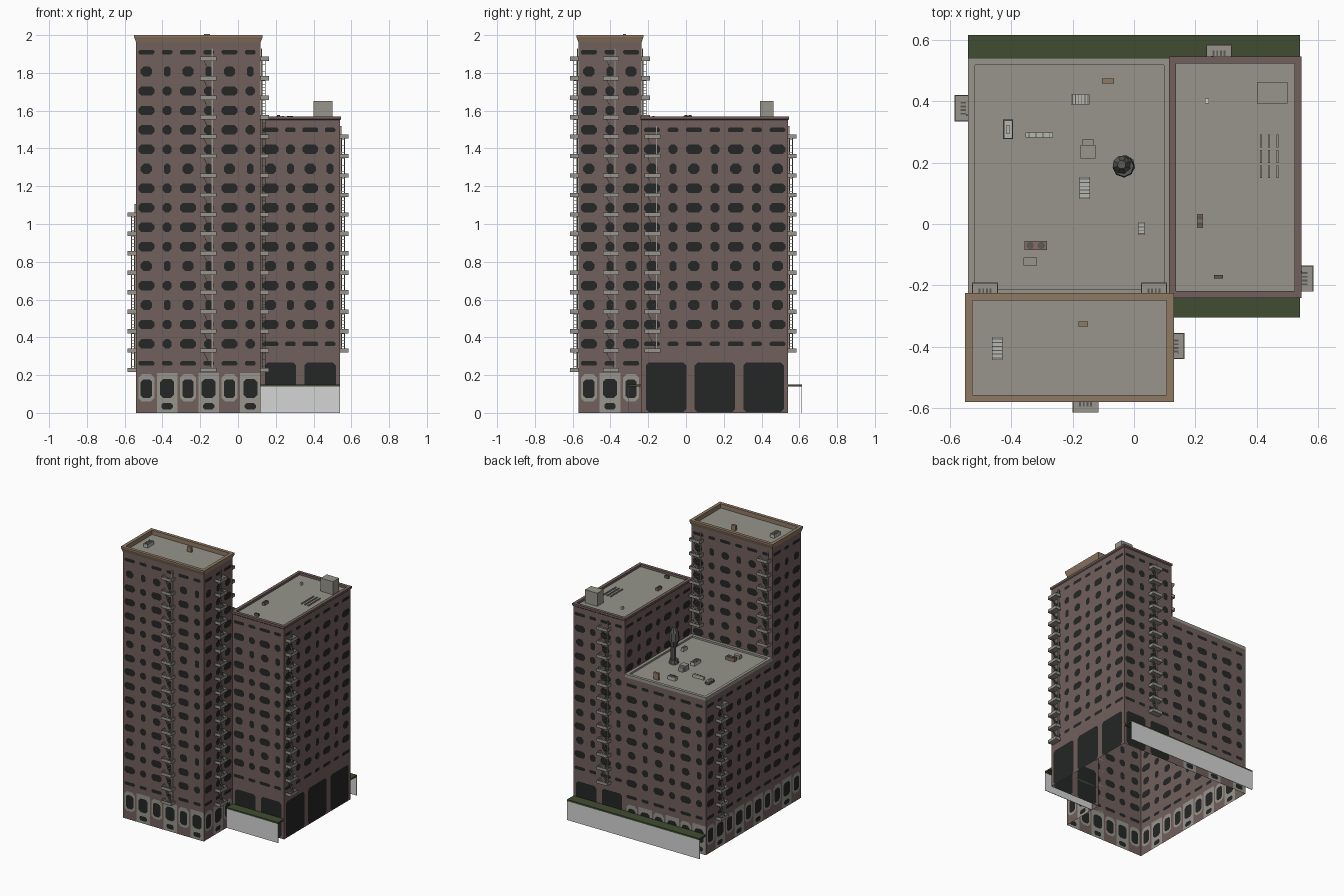
import bpy, bmesh, math
from mathutils import Matrix, Vector

if "Cube" in bpy.data.objects:
    bpy.data.objects.remove(bpy.data.objects["Cube"])

# ---- flat colours
COLOURS = [("brick", (.165, .115, .107)), ("dark_glass", (.018, .019, .019)),
           ("concrete", (.31, .30, .26)), ("tan_stone", (.28, .195, .13)),
           ("awning_green", (.052, .073, .032)), ("white_panel", (.66, .66, .66)),
           ("dark_metal", (.10, .10, .095)), ("rust", (.25, .16, .13)),
           ("light_metal", (.48, .48, .45))]
MATS = []
for n, c in COLOURS:
    m = bpy.data.materials.new(n)
    m.diffuse_color = (*c, 1)
    m.use_nodes = True
    m.node_tree.nodes["Principled BSDF"].inputs["Base Color"].default_value = m.diffuse_color
    MATS.append(m)
BRICK, GLASS, GREY, TAN, GREEN, WHITE, DARK, RUST, LIGHT = range(9)
PITCH, ROW0 = .103, .365           # storey height, centre of storey 0


def finish(name, bm, weld=False):
    if weld:
        bmesh.ops.remove_doubles(bm, verts=bm.verts, dist=1e-5)
    me = bpy.data.meshes.new(name)
    bm.to_mesh(me)
    bm.free()
    for m in MATS:
        me.materials.append(m)
    ob = bpy.data.objects.new(name, me)
    bpy.context.collection.objects.link(ob)
    return ob


def face(bm, pts, mat):
    bm.faces.new([bm.verts.new(p) for p in pts]).material_index = mat


def box(bm, c, s, mat, rot=Matrix()):
    mtx = Matrix.Translation(c) @ rot @ Matrix.Diagonal((*s, 1))
    for v in bmesh.ops.create_cube(bm, size=1, matrix=mtx)["verts"]:
        for f in v.link_faces:
            f.material_index = mat


def cone(bm, c, r1, r2, h, mat, n=8, rot=0):
    mtx = Matrix.Translation((c[0], c[1], c[2] + h / 2)) @ Matrix.Rotation(rot, 4, 'Z')
    for v in bmesh.ops.create_cone(bm, cap_ends=True, segments=n, radius1=r1, radius2=r2,
                                   depth=h, matrix=mtx)["verts"]:
        for f in v.link_faces:
            f.material_index = mat


# ---- one wall bay: a rectangle with nested eight-sided insets
# each layer is (half width, bottom, top, chamfer, colour)
def cell(bm, P, u0, u1, z0, z1, layers, base=BRICK):
    cu = (u0 + u1) / 2
    c = [P(u0, z0), P(u1, z0), P(u1, z1), P(u0, z1)]
    o, mat = None, base
    for hw, b, t, k, m in layers:
        a = hw - k
        n = [P(cu + x, z) for x, z in ((-a, b), (a, b), (hw, b + k), (hw, t - k),
                                       (a, t), (-a, t), (-hw, t - k), (-hw, b + k))]
        if o is None:
            for i in range(4):
                d = c[(i + 1) % 4]
                face(bm, (c[i], d, n[2 * i + 1], n[2 * i]), mat)
                face(bm, (d, n[(2 * i + 2) % 8], n[2 * i + 1]), mat)
        else:
            for i in range(8):
                j = (i + 1) % 8
                face(bm, (o[i], o[j], n[j], n[i]), mat)
        o, mat = n, m
    face(bm, o or c, mat)


# ---- one wall: ground floor plus window rows, outside on the right of p0->p1
def wall(bm, p0, p1, bays, rows, ground=None, arches=2):
    p0, p1 = Vector((*p0, 0)), Vector((*p1, 0))
    L = (p1 - p0).length
    d = (p1 - p0) / L
    P = lambda u, z: p0 + d * u + Vector((0, 0, z))
    base = ROW0 + (rows[0] - .5) * PITCH
    w = L / bays
    for i in range(bays):
        u0, u1 = i * w, (i + 1) * w
        if ground == "shop":       # stone-framed windows, wide bays have a vent below
            if i % 2:
                cell(bm, P, u0, u1, 0, .065, [(.03, .018, .052, .01, GLASS)], GREY)
                cell(bm, P, u0, u1, .065, base, [(.037, .08, .18, .016, GLASS)], GREY)
            else:
                cell(bm, P, u0, u1, 0, base, [(.043, .06, .205, .02, GREY),
                                              (.03, .078, .178, .014, GLASS)])
        for r in rows:
            z = ROW0 + r * PITCH
            if r in (rows[0], rows[-1]) and not (ground is None and r == rows[0]):
                hw, hh = (.042 if i % 2 == 0 else .028), .012
            elif r in (2, 4, 9, 14):
                hw, hh = (.03 if i % 2 == 0 else .018), .027
            else:
                hw, hh = (.042 if i % 2 == 0 else .024), .025
            cell(bm, P, u0, u1, z - PITCH / 2, z + PITCH / 2,
                 [(hw, z - hh, z + hh, min(hw, hh) * .6, GLASS)])
    if ground == "arch":           # large dark openings
        w = L / arches
        for i in range(arches):
            cell(bm, P, i * w, (i + 1) * w, 0, base,
                 [(w / 2 - .022, .004, .267, .016, GLASS)])


# ---- roof edge lofted from (inset, height) rings, closed by the roof deck
def roof(bm, x0, x1, y0, y1, rings, mat):
    prev = None
    for k, z in rings:
        q = [(x0 + k, y0 + k, z), (x1 - k, y0 + k, z), (x1 - k, y1 - k, z), (x0 + k, y1 - k, z)]
        if prev:
            for i in range(4):
                j = (i + 1) % 4
                face(bm, (prev[i], prev[j], q[j], q[i]), mat)
        prev = q
    face(bm, prev, GREY)


X0, X1, X2 = -.54, .12, .54
Y0, Y1, Y2 = -.57, -.235, .54

# tall front tower
bm = bmesh.new()
ra = range(-1, 16)
wall(bm, (X0, Y0), (X1, Y0), 6, ra, "shop")
wall(bm, (X1, Y0), (X1, Y1), 3, ra, "shop")
wall(bm, (X0, Y1), (X0, Y0), 3, ra, "shop")
wall(bm, (X1, Y1), (X0, Y1), 6, range(8, 16))
roof(bm, X0, X1, Y0, Y1, [(0, 1.9615), (-.01, 1.99), (-.01, 2), (.014, 2), (.014, 1.968)], TAN)
finish("tall_tower", bm, True)

# middle-height right tower
bm = bmesh.new()
rb = range(0, 12)
wall(bm, (X1, Y1), (X2, Y1), 4, rb, "arch", 2)
wall(bm, (X2, Y1), (X2, Y2), 7, rb, "arch", 3)
wall(bm, (X2, Y2), (X1, Y2), 4, rb, "arch", 2)
wall(bm, (X1, Y2), (X1, Y1), 7, range(8, 12))
roof(bm, X1, X2, Y1, Y2, [(0, 1.5495), (-.006, 1.555), (-.006, 1.57), (.017, 1.57), (.017, 1.553)], BRICK)
finish("right_tower", bm, True)

# lower back-left block
bm = bmesh.new()
rc = range(-1, 8)
wall(bm, (X1, Y2), (X0, Y2), 6, rc, "shop")
wall(bm, (X0, Y2), (X0, Y1), 7, rc, "shop")
roof(bm, X0, X1, Y1, Y2, [(0, 1.1375), (0, 1.16), (.022, 1.16), (.022, 1.147)], GREY)
finish("back_block", bm, True)

# awnings with white front panels
for name, x0, x1, yw, yo in (("back_awning", X0, X2, Y2, .615), ("front_awning", X1, X2, Y1, -.305)):
    bm = bmesh.new()
    xc, s = (x0 + x1) / 2, math.copysign(1, yo)
    box(bm, (xc, (yw + yo) / 2, .145), (x1 - x0, abs(yo - yw), .012), GREEN)
    box(bm, (xc, yo - s * .002, .07), (x1 - x0, .004, .14), WHITE)
    finish(name, bm)


# ---- fire escape: platforms, rails, ladders and a drop pole
def escape(name, x, y, turn, rows):
    bm = bmesh.new()
    for r in rows:
        z = ROW0 + r * PITCH - .035
        box(bm, (0, .022, z - .009), (.084, .044, .005), GREY)
        box(bm, (0, .043, z), (.084, .003, .022), GREY)
        for s in (-1, 1):
            box(bm, (s * .041, .022, z), (.003, .044, .022), GREY)
        for i in range(4):         # grille over the hatch
            box(bm, (-.018 + i * .012, .016, z - .006), (.006, .018, .003), DARK)
        if r != rows[-1]:
            a = math.atan2(PITCH, .05)
            for yy in (.008, .024):
                box(bm, (0, yy, z + PITCH / 2 - .006), (.113, .003, .003), GREY,
                    Matrix.Rotation(-a, 4, 'Y'))
            for i in range(6):
                t = (i + .5) / 6
                box(bm, (-.025 + .05 * t, .016, z - .006 + PITCH * t), (.008, .016, .002), GREY)
    zb, zt = ROW0 + rows[0] * PITCH - .04, ROW0 + rows[-1] * PITCH + .02
    box(bm, (-.022, .004, (zb + zt) / 2), (.007, .006, zt - zb), GREY)
    ob = finish(name, bm)
    ob.location = (x, y, 0)
    ob.rotation_euler.z = math.radians(turn)


escape("front_fire_escape", -.1575, Y0, 180, ra)
escape("tall_right_fire_escape", X1, -.3975, -90, ra)
escape("tall_back_fire_escape_left", -.485, Y1, 0, range(9, 16))
escape("tall_back_fire_escape_right", .065, Y1, 0, range(9, 16))
escape("right_fire_escape", X2, -.178, -90, rb)
escape("back_fire_escape", .277, Y2, 0, rb)
escape("left_fire_escape", X0, .377, 90, rc)


# ---- rooftop equipment
def unit(name, x, y, z, sx, sy, h, mat, ribs=0, fans=0):
    bm = bmesh.new()
    box(bm, (x, y, z + h / 2), (sx, sy, h), mat)
    along_x = sx > sy
    n = max(ribs, fans)
    for i in range(n):
        t = ((i + .5) / n - .5) * max(sx, sy)
        c = (x + t, y, z + h) if along_x else (x, y + t, z + h)
        if ribs:
            box(bm, c, (.003, sy, .005) if along_x else (sx, .003, .005), DARK)
        else:
            cone(bm, c, min(sx, sy) * .4, min(sx, sy) * .4, .004, DARK, 10)
    finish(name, bm)


RA, RB, RC = 1.968, 1.553, 1.147
unit("roof_vent_1", -.445, -.405, RA, .035, .075, .024, LIGHT, ribs=6)
unit("tall_chimney", -.165, -.325, RA, .032, .016, .037, TAN)
unit("stair_house", .45, .427, RB, .1, .07, .097, GREY)
unit("roof_fan_1", .215, .01, RB, .02, .045, .02, RUST, fans=2)
unit("small_white_vent", .237, .4, RB, .013, .016, .02, WHITE)
unit("small_roof_vent", .275, -.172, RB, .03, .012, .02, DARK)
unit("roof_vent_2", -.175, .405, RC, .06, .032, .025, LIGHT, ribs=6)
unit("roof_vent_3", -.16, .117, RC, .035, .072, .025, LIGHT, ribs=6)
unit("roof_vent_4", .025, -.015, RC, .02, .042, .025, LIGHT, ribs=4)
unit("roof_fan_2", -.32, -.07, RC, .072, .03, .025, RUST, fans=2)
unit("roof_box_small", -.338, -.122, RC, .045, .026, .025, GREY)
unit("roof_box", -.15, .235, RC, .048, .045, .04, GREY)
unit("roof_box_duct", -.15, .266, RC, .035, .02, .03, GREY)
unit("roof_duct", -.308, .29, RC, .09, .016, .022, LIGHT, ribs=4)
unit("block_chimney", -.085, .465, RC, .04, .016, .05, TAN)

# pyramid skylight
bm = bmesh.new()
box(bm, (-.41, .308, RC + .008), (.032, .064, .016), DARK)
box(bm, (-.41, .308, RC + .02), (.028, .058, .008), LIGHT)
box(bm, (-.41, .308, RC + .027), (.01, .03, .008), LIGHT)
finish("skylight", bm)

# flat slatted vents on the right tower
bm = bmesh.new()
for i in range(3):
    for j in range(3):
        box(bm, (.413 + .027 * i, .17 + .05 * j, RB + .004), (.007, .042, .008), GREY)
finish("slatted_vents", bm)

# tall irregular stack on the back block
bm = bmesh.new()
cx, cy = -.032, .187
for dx, dy, z, r1, r2, h in ((0, 0, 0, .034, .03, .03), (.004, 0, .03, .02, .019, .1),
                             (0, .002, .12, .022, .036, .05), (-.002, 0, .17, .036, .033, .06),
                             (-.008, .006, .23, .03, .014, .04)):
    cone(bm, (cx + dx, cy + dy, RC + z), r1, r2, h, DARK, 8, z * 5)
finish("roof_stack", bm)
